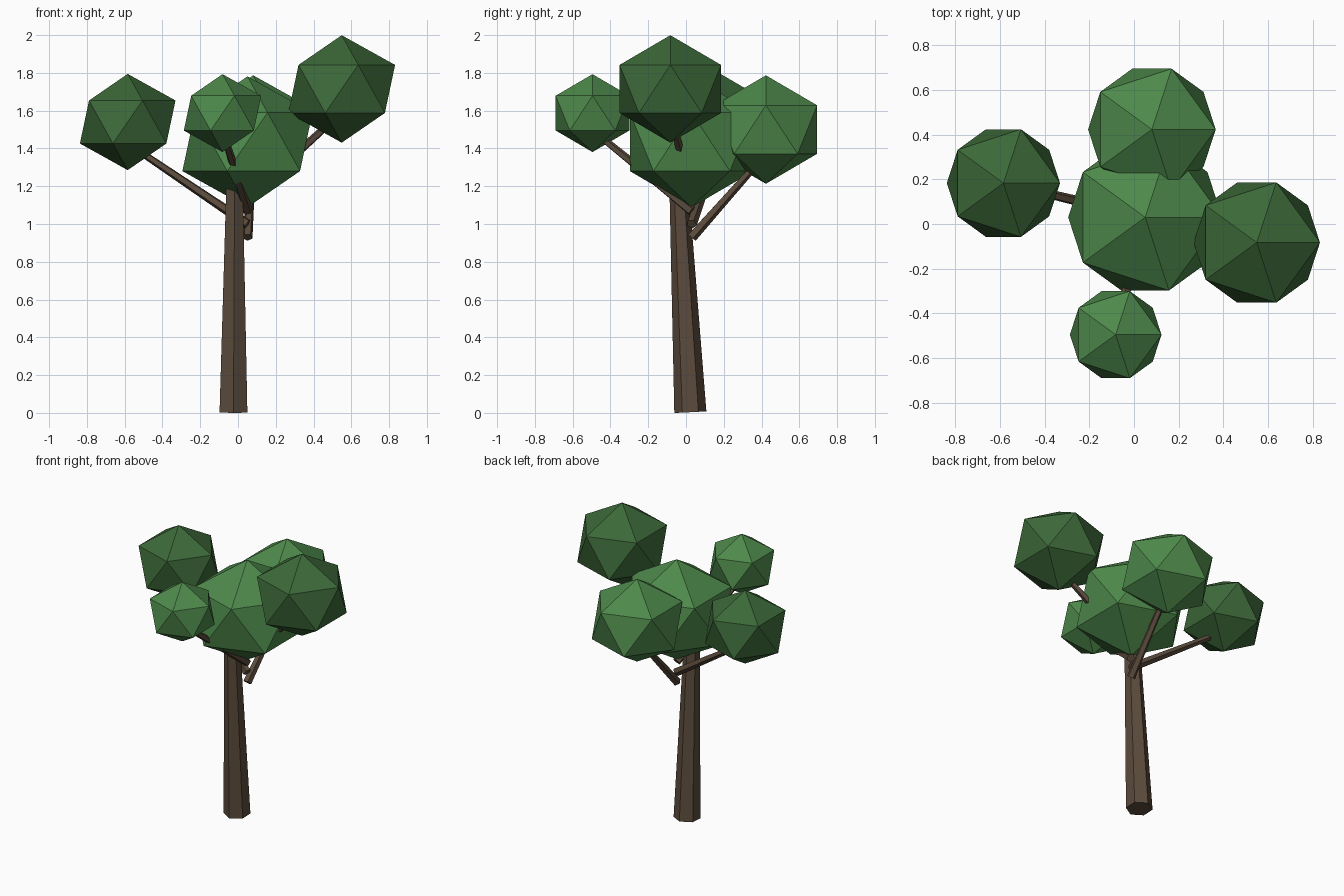
import bpy
from mathutils import Vector

if "Cube" in bpy.data.objects:
    bpy.data.objects.remove(bpy.data.objects["Cube"])


def material(name, color):
    m = bpy.data.materials.new(name)
    m.diffuse_color = (*color, 1)
    m.use_nodes = True
    m.node_tree.nodes["Principled BSDF"].inputs["Base Color"].default_value = m.diffuse_color
    return m


BARK = material("bark", (0.105, 0.07, 0.045))
LIGHT = material("leaf_light", (0.075, 0.25, 0.07))
DARK = material("leaf_dark", (0.045, 0.14, 0.04))


def limb(name, start, end, r1, r2, sides):
    """Tapered low-poly cylinder between two points."""
    a, b = Vector(start), Vector(end)
    bpy.ops.mesh.primitive_cone_add(vertices=sides, radius1=r1, radius2=r2,
                                    depth=(b - a).length, location=(a + b) / 2)
    o = bpy.context.object
    o.name = name
    o.rotation_euler = Vector((0, 0, 1)).rotation_difference(b - a).to_euler()
    o.data.materials.append(BARK)


def foliage(name, center, radius, mat):
    """Slightly flattened icosahedron."""
    bpy.ops.mesh.primitive_ico_sphere_add(subdivisions=1, radius=radius, location=center)
    o = bpy.context.object
    o.name = name
    o.scale.z = 0.9
    o.data.materials.append(mat)


# Leaning hexagonal trunk
limb("trunk", (-0.024, 0.023, 0.004), (-0.018, -0.04, 1.25), 0.085, 0.049, 6)

# Central crown
foliage("foliage_center", (0.05, 0.03, 1.435), 0.385, LIGHT)

# Outer crowns, each carried by a branch: name, center, radius, branch start height
crowns = [
    ("back", (0.08, 0.423, 1.50), 0.319, 0.93, LIGHT),
    ("left", (-0.584, 0.183, 1.54), 0.283, 1.00, DARK),
    ("front", (-0.082, -0.495, 1.587), 0.229, 1.07, LIGHT),
    ("right", (0.549, -0.083, 1.715), 0.316, 1.14, DARK),
]
for side, c, r, z0, mat in crowns:
    foliage("foliage_" + side, c, r, mat)
    limb("branch_" + side, (0.05, 0.03, z0), (c[0], c[1], c[2] - 0.4 * r), 0.028, 0.018, 5)
